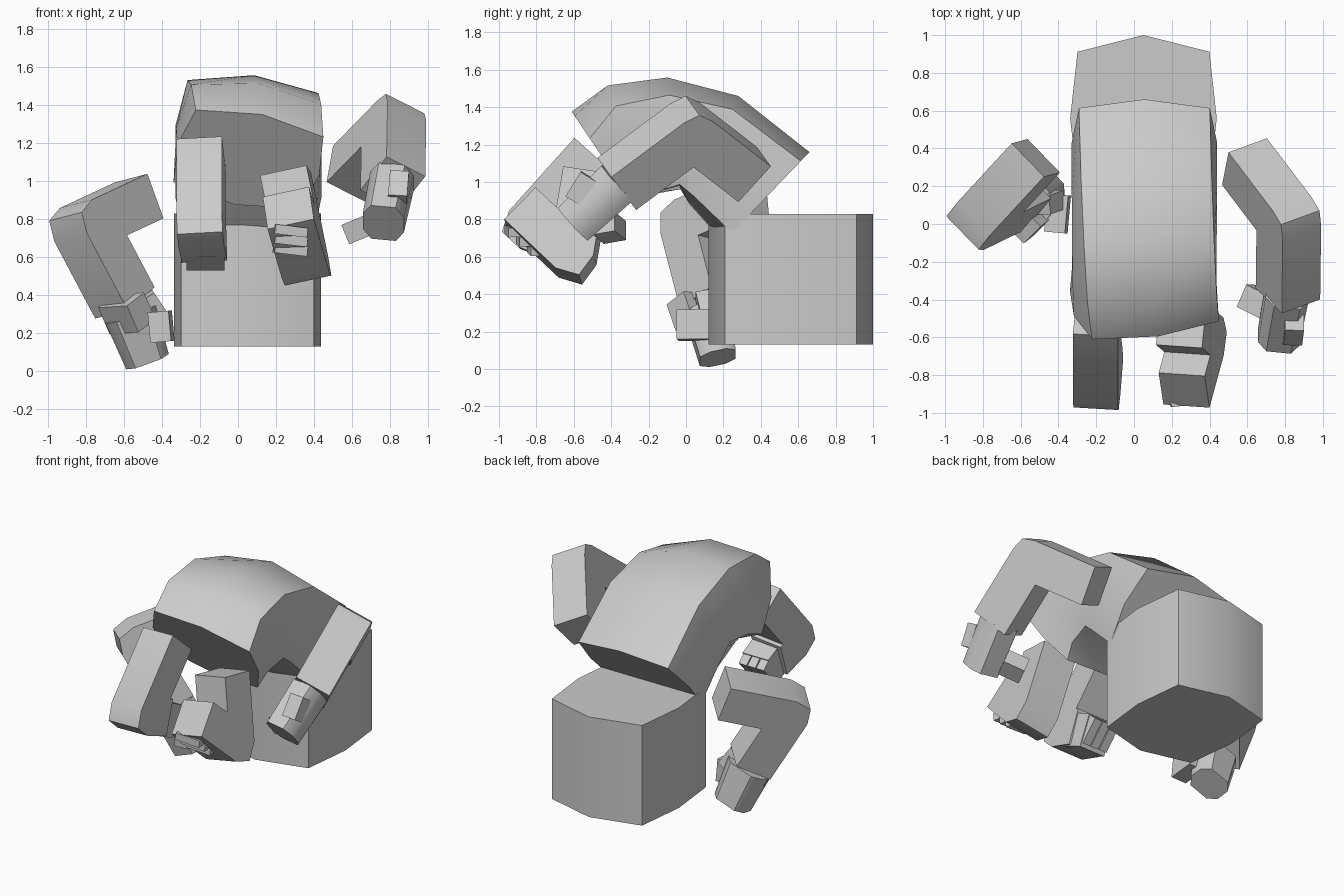
import bpy, math
from mathutils import Vector as V

if "Cube" in bpy.data.objects:
    bpy.data.objects.remove(bpy.data.objects["Cube"])


def make(name, verts, faces, angle=48):
    me = bpy.data.meshes.new(name)
    me.from_pydata([tuple(v) for v in verts], [], faces)
    ob = bpy.data.objects.new(name, me)
    bpy.context.collection.objects.link(ob)
    bpy.ops.object.select_all(action='DESELECT')
    ob.select_set(True)
    bpy.context.view_layer.objects.active = ob
    bpy.ops.object.mode_set(mode='EDIT')
    bpy.ops.mesh.select_all(action='SELECT')
    bpy.ops.mesh.normals_make_consistent(inside=False)
    bpy.ops.object.mode_set(mode='OBJECT')
    bpy.ops.object.shade_smooth_by_angle(angle=math.radians(angle))
    return ob


def loft(name, rings):
    n, m = len(rings[0]), len(rings)
    verts = [p for r in rings for p in r]
    faces = [(i * n + j, i * n + (j + 1) % n, (i + 1) * n + (j + 1) % n, (i + 1) * n + j)
             for i in range(m - 1) for j in range(n)]
    faces += [tuple(range(n)), tuple(range((m - 1) * n, m * n))]
    return make(name, verts, faces)


# Squashed octagon shared by hips and torso: (width, depth) factors
OCT = [(0, 1), (.9, .8), (1, 0), (.9, -.8), (0, -1), (-.9, -.8), (-1, 0), (-.9, .8)]


def octagon(c, side, depth):
    return [c + side * a + depth * b for a, b in OCT]


# Hip block
loft("hips", [octagon(V((.05, .56, z)), V((.388, 0, 0)), V((0, .44, 0))) for z in (.13, .83)])

# Arched torso: outer ridge (y, z), inner ridge (y, z), roll
stations = [((-.60, 1.36), (-.27, .87), .25),
            ((-.42, 1.52), (-.18, .93), .16),
            ((-.10, 1.56), (-.03, .96), .10),
            ((.28, 1.46), (.02, .88), .04),
            ((.66, 1.16), (.20, .68), 0)]
rings = []
for o, i, roll in stations:
    o, i = V((0, *o)), V((0, *i))
    d = (o - i) / 2
    up, x = d.normalized(), V((1, 0, 0))
    side = (x * math.cos(roll) - up * math.sin(roll)) * .385
    depth = (up * math.cos(roll) + x * math.sin(roll)) * d.length
    rings.append(octagon((o + i) / 2 + x * .055, side, depth))
loft("torso", rings)


# Bent arm: a flat elbow profile given thickness
def arm(name, s, e, w, h, t):
    s, e, w = V(s), V(e), V(w)
    u, v = (e - s).normalized(), (w - e).normalized()
    n = u.cross(v).normalized()
    pu, pv = u.cross(n), v.cross(n)
    if pu.dot(v) > 0:
        pu, pv = -pu, -pv
    mid = pu + pv
    prof = [s + pu * h, e + pu * h, e + mid.normalized() * h * 1.1, e + pv * h, w + pv * h,
            w - pv * h, e - mid / (1 + pu.dot(pv)) * h, s - pu * h]
    return loft(name, [[p + n * k for p in prof] for k in (-t, t)])


# Block from a to b with a square or bevelled section; tip = end scale
def block(name, a, b, side, w, t, tip=1.0, corners=False):
    a, b = V(a), V(b)
    ax = (b - a).normalized()
    s = V(side)
    s = (s - ax * s.dot(ax)).normalized()
    q = ax.cross(s)
    sec = ([(1, .45), (.6, 1), (-.6, 1), (-1, .45), (-1, -.45), (-.6, -1), (.6, -1), (1, -.45)]
           if corners else [(1, 1), (-1, 1), (-1, -1), (1, -1)])
    return loft(name, [[c + s * w * k * i + q * t * k * j for i, j in sec]
                       for c, k in ((a, 1), (b, tip))])


arm("lower_left_arm", (-.52, .35, .90), (-.81, .035, .765), (-.595, .14, .36), .125, .125)
arm("upper_right_arm", (.585, .33, 1.04), (.82, .02, 1.28), (.815, -.37, .99), .13, .12)
arm("front_left_arm", (-.195, -.50, 1.15), (-.195, -.85, .76), (-.18, -.66, .69), .12, .12)
arm("front_right_arm", (.25, -.53, 1.04), (.34, -.605, .60), (.265, -.88, .86), .12, .125)

# Lower left hand
block("lower_left_cuff", (-.63, .0, .27), (-.54, .09, .34), (1, .2, .5), .11, .08)
block("lower_left_palm", (-.57, .11, .31), (-.48, .17, .06), (1, 0, .4), .14, .115, .85, True)
block("lower_left_fingers", (-.46, .06, .23), (-.35, .05, .24), (0, 1, 0), .10, .08)
block("lower_left_thumb", (-.48, .1, .40), (-.40, .13, .28), (0, 1, 0), .05, .04)

# Upper right hand
block("upper_right_palm", (.81, -.36, 1.0), (.765, -.60, .78), (1, 0, 0), .115, .125, .95, True)
block("upper_right_finger", (.85, -.52, 1.03), (.84, -.60, .90), (1, 0, 0), .05, .05)
block("upper_right_thumb", (.71, -.44, .78), (.59, -.38, .73), (0, 1, 0), .065, .055)

# Front hands, curled into fists
block("front_left_palm", (-.17, -.72, .70), (-.17, -.57, .63), (1, 0, 0), .10, .11)
for i in range(3):
    x = -.24 + .067 * i
    block("front_left_finger", (x, -.62, .57), (x, -.5, .70), (1, 0, 0), .03, .035)
    z = .75 - .05 * i
    block("front_right_finger", (.19, -.92 + .06 * i, z), (.36, -.90 + .06 * i, z - .02),
          (0, 1, 0), .05, .025)
